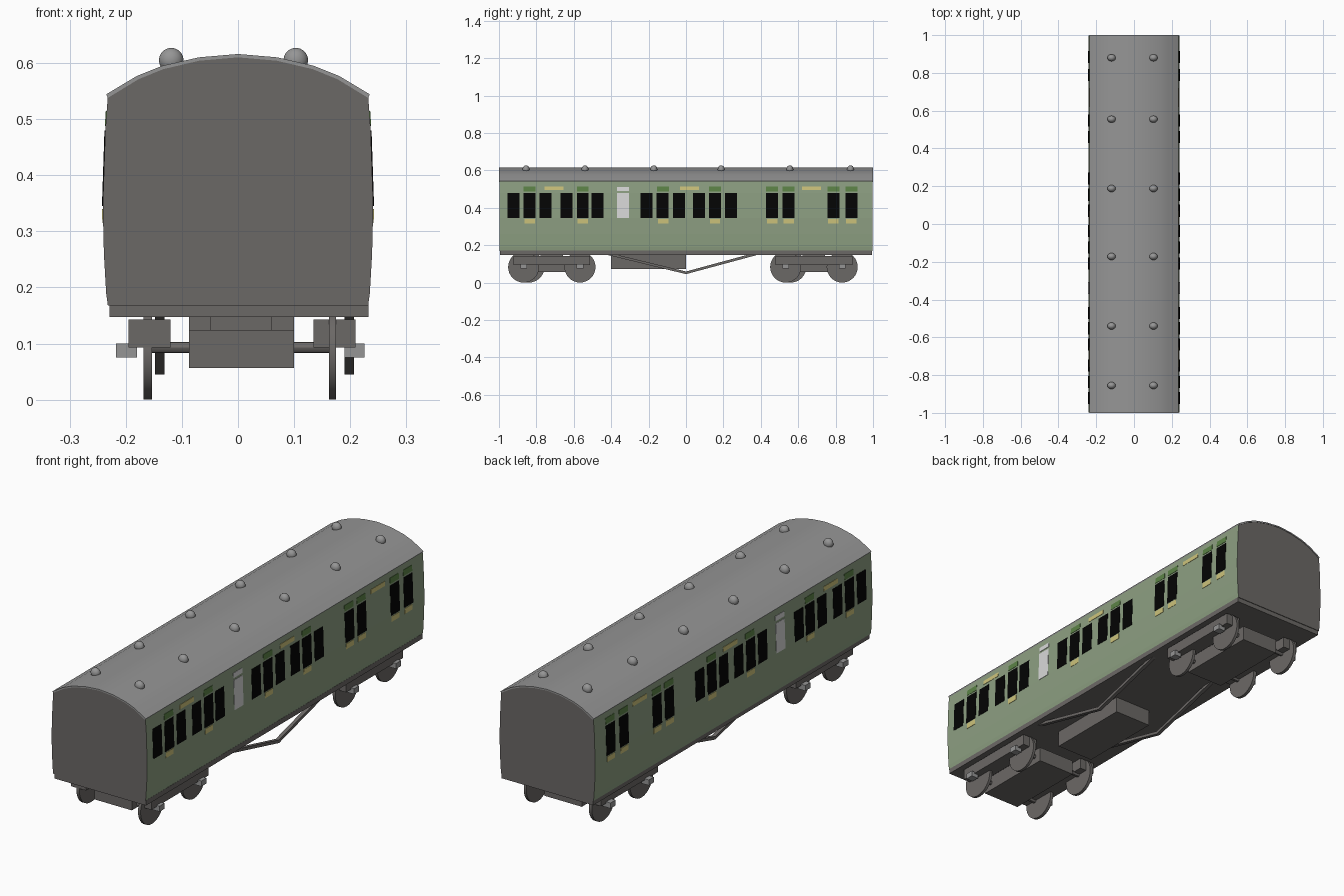
import bpy, bmesh, math

if "Cube" in bpy.data.objects:
    bpy.data.objects.remove(bpy.data.objects["Cube"])


def material(name, r, g, b):
    m = bpy.data.materials.new(name)
    m.diffuse_color = tuple((c / 255) ** 2.2 for c in (r, g, b)) + (1,)
    m.use_nodes = True
    m.node_tree.nodes["Principled BSDF"].inputs["Base Color"].default_value = m.diffuse_color
    return m


GREEN = material("body_green", 140, 158, 129)
DARK = material("dark_grey", 107, 104, 102)
ROOF = material("roof_grey", 148, 148, 148)
BLACK = material("window_black", 12, 12, 12)
WHITE = material("door_light", 215, 215, 215)
YELLOW = material("trim_yellow", 204, 194, 122)
VENT = material("vent_green", 92, 130, 72)


def finish(bm, name, *mats):
    bmesh.ops.recalc_face_normals(bm, faces=bm.faces)
    mesh = bpy.data.meshes.new(name)
    bm.to_mesh(mesh)
    bm.free()
    for m in mats:
        mesh.materials.append(m)
    ob = bpy.data.objects.new(name, mesh)
    bpy.context.collection.objects.link(ob)
    return ob


def smooth(ob, angle):
    bpy.ops.object.select_all(action='DESELECT')
    ob.select_set(True)
    bpy.context.view_layer.objects.active = ob
    bpy.ops.object.shade_smooth_by_angle(angle=math.radians(angle))


def prism(bm, ring, offset):
    """Extrude a closed ring of points along an offset."""
    a = [bm.verts.new(p) for p in ring]
    b = [bm.verts.new([p[i] + offset[i] for i in range(3)]) for p in ring]
    n = len(ring)
    bm.faces.new(a)
    bm.faces.new(b[::-1])
    for i in range(n):
        bm.faces.new((a[i], a[(i + 1) % n], b[(i + 1) % n], b[i]))


def box(name, x0, x1, y0, y1, z0, z1, mat):
    bm = bmesh.new()
    prism(bm, [(x0, y0, z0), (x1, y0, z0), (x1, y0, z1), (x0, y0, z1)], (0, y1 - y0, 0))
    return finish(bm, name, mat)


def cylinder(name, x0, x1, y, z, r, n, mat):
    bm = bmesh.new()
    prism(bm, [(x0, y + r * math.cos(2 * math.pi * i / n), z + r * math.sin(2 * math.pi * i / n))
               for i in range(n)], (x1 - x0, 0, 0))
    smooth(finish(bm, name, mat), 30)


# Body: bulged side profile closed by the roof arc
SIDE = [(.232, .168), (.235, .19), (.239, .26), (.241, .345), (.2365, .48), (.232, .545)]
ARC = [(.232, .545), (.18, .577), (.135, .595), (.07, .61), (0, .616)]


def mirrored(pts):
    return pts + [(-x, z) for x, z in reversed(pts) if x > 0]


bm = bmesh.new()
outline = mirrored(SIDE[:-1] + [(x, z - .004) for x, z in ARC])
prism(bm, [(x, -.998, z) for x, z in outline], (0, 1.996, 0))
bmesh.ops.recalc_face_normals(bm, faces=bm.faces)
for f in bm.faces:
    f.material_index = 0 if abs(f.normal.x) > .7 else 1
finish(bm, "coach_body", GREEN, DARK)

# Curved roof shell
bm = bmesh.new()
outer = mirrored([(.235, .544)] + ARC[1:])
inner = [(x * .985, z - .006) for x, z in outer]
prism(bm, [(x, -1, z) for x, z in outer + inner[::-1]], (0, 2, 0))
smooth(finish(bm, "roof", ROOF), 12)

# Roof vents
for y in (-.855, -.54, -.172, .188, .555, .88):
    for x in (-.119, .103):
        bpy.ops.mesh.primitive_uv_sphere_add(segments=16, ring_count=10, radius=.022, location=(x, y, .605))
        ob = bpy.context.object
        ob.name = "roof_vent"
        ob.scale.y = .85
        ob.data.materials.append(ROOF)
        smooth(ob, 40)


# Thin painted plates that follow the body side
def side_x(z):
    for (xa, za), (xb, zb) in zip(SIDE, SIDE[1:]):
        if za <= z <= zb:
            return xa + (xb - xa) * (z - za) / (zb - za)


def plates(name, centres, width, z0, z1, mat):
    bm = bmesh.new()
    for s in (-1, 1):
        for y in centres:
            ya, xa, xb = y - width / 2, side_x(z0), side_x(z1)
            prism(bm, [(s * (xa - .003), ya, z0), (s * (xa + .0015), ya, z0),
                       (s * (xb + .0015), ya, z1), (s * (xb - .003), ya, z1)], (0, width, 0))
    finish(bm, name, mat)


WINDOWS = [-.922, -.836, -.75, -.638, -.552, -.472, -.21, -.125, -.038,
           .07, .155, .241, .461, .549, .788, .884]
DOORS = [-.836, -.552, -.122, .155, .461, .549, .788, .884]
plates("windows", WINDOWS, .064, .345, .48, BLACK)
plates("light_window", [-.338], .064, .345, .48, WHITE)
plates("light_window_top", [-.338], .064, .49, .512, WHITE)
plates("door_vents", DOORS, .064, .488, .514, VENT)
plates("door_panels", DOORS, .055, .315, .34, YELLOW)
plates("side_boards", [-.705, .018, .67], .102, .494, .514, YELLOW)

# Underframe and equipment box
box("underframe", -.229, .233, -.995, .995, .147, .17, DARK)
box("equipment_box", -.087, .1, -.4, 0, .073, .15, DARK)

# Truss rods: a shallow V on each side
for x in (-.148, .19):
    bm = bmesh.new()
    prism(bm, [(x, -.43, .15), (x, 0, .045), (x, .39, .15),
               (x, .335, .15), (x, 0, .059), (x, -.375, .15)], (.017, 0, 0))
    finish(bm, "truss_rod", DARK)

# Bogies: centre block, side frames, wheels, axles, axle boxes
for right, left in (((-.868, -.567), (-.84, -.567)), ((.533, .835), (.56, .835))):
    mid = sum(right) / 2
    box("bogie_block", -.087, .1, mid - .19, mid + .19, .056, .124, DARK)
    box("bogie_pivot", -.05, .06, mid - .06, mid + .06, .12, .15, DARK)
    for x0, x1 in ((-.195, -.12), (.135, .209)):
        box("bogie_frame", x0, x1, mid - .205, mid + .205, .093, .143, DARK)
    for ys, xw, xb in ((right, (.162, .175), (.19, .225)), (left, (-.168, -.153), (-.217, -.18))):
        for y in ys:
            cylinder("wheel", *xw, y, .083, .083, 32, DARK)
            box("axle_box", *xb, y - .018, y + .018, .075, .1, ROOF)
    for y in right:
        cylinder("axle", -.155, .165, y, .093, .01, 12, DARK)
